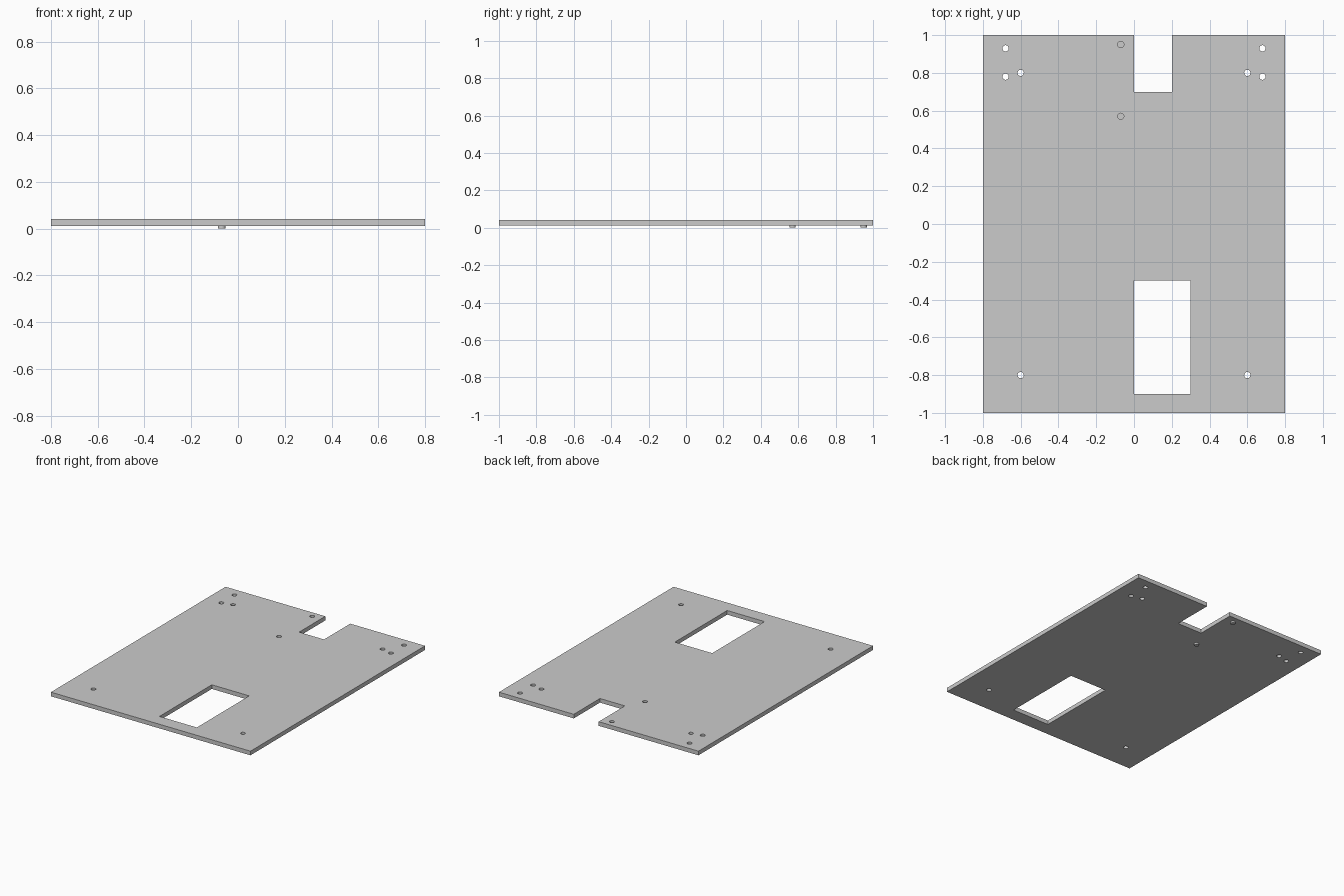
import bpy
import bmesh
from mathutils import Matrix, Vector

if "Cube" in bpy.data.objects:
    bpy.data.objects.remove(bpy.data.objects["Cube"])

Z0, Z1 = 0.012, 0.042      # underside and top of the sheet
R = 0.0165                 # hole and stud radius
STUDS = [(-0.07, 0.95), (-0.07, 0.57)]
HOLES = [(0.6, 0.8), (0.6, -0.8), (0.68, 0.93), (0.68, 0.78)]


def add_box(bm, x0, x1, y0, y1, z0, z1):
    centre = Vector(((x0 + x1) / 2, (y0 + y1) / 2, (z0 + z1) / 2))
    size = Matrix.Diagonal((x1 - x0, y1 - y0, z1 - z0, 1))
    bmesh.ops.create_cube(bm, size=1, matrix=Matrix.Translation(centre) @ size)


def add_cylinder(bm, x, y, z0, z1):
    bmesh.ops.create_cone(bm, cap_ends=True, segments=32, radius1=R, radius2=R,
                          depth=z1 - z0,
                          matrix=Matrix.Translation((x, y, (z0 + z1) / 2)))


def make_object(name, bm):
    mesh = bpy.data.meshes.new(name)
    bm.to_mesh(mesh)
    bm.free()
    obj = bpy.data.objects.new(name, mesh)
    bpy.context.collection.objects.link(obj)
    return obj


def apply_boolean(target, tool, operation):
    mod = target.modifiers.new(operation.lower(), 'BOOLEAN')
    mod.object, mod.operation, mod.solver = tool, operation, 'EXACT'
    bpy.context.view_layer.objects.active = target
    bpy.ops.object.modifier_apply(modifier=mod.name)
    bpy.data.objects.remove(tool)


# Flat sheet
bm = bmesh.new()
add_box(bm, -0.8, 0.8, -1, 1, Z0, Z1)
plate = make_object("mounting_plate", bm)

# Locating studs pressed out of the underside
bm = bmesh.new()
for x, y in STUDS:
    add_cylinder(bm, x, y, 0, 0.018)
apply_boolean(plate, make_object("locating_studs", bm), 'UNION')

# Edge notch, window, mirrored screw holes and the pockets above the studs
bm = bmesh.new()
add_box(bm, 0, 0.2, 0.7, 1.1, -0.05, 0.1)
add_box(bm, 0, 0.3, -0.9, -0.3, -0.05, 0.1)
for x, y in HOLES:
    for side in (-1, 1):
        add_cylinder(bm, side * x, y, -0.05, 0.1)
for x, y in STUDS:
    add_cylinder(bm, x, y, 0.025, 0.1)
apply_boolean(plate, make_object("cutters", bm), 'DIFFERENCE')

# Round walls smooth, edges sharp
plate.select_set(True)
bpy.context.view_layer.objects.active = plate
bpy.ops.object.shade_smooth_by_angle()
